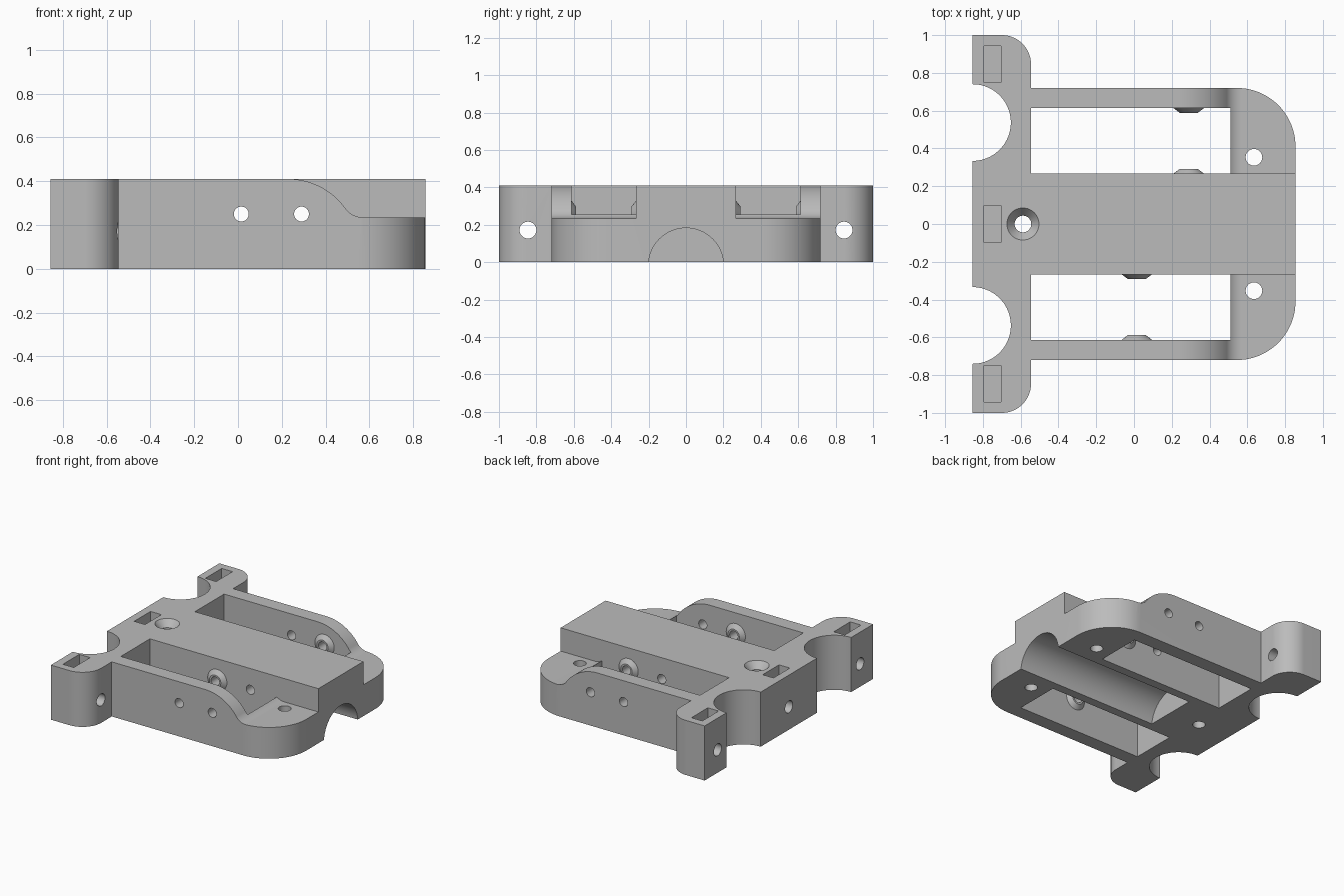
import bpy, bmesh
from math import sin, cos, pi, asin
from mathutils import Matrix, Vector

cube = bpy.data.objects.get("Cube")
if cube:
    bpy.data.objects.remove(cube, do_unlink=True)

HEIGHT, END, BAR = 0.41, 0.855, 0.267   # overall height, half length, bar half width
WALL_IN, WALL_OUT = 0.613, 0.72

grey = bpy.data.materials.new("plain_grey")
grey.use_nodes = True
grey.diffuse_color = (0.5, 0.5, 0.5, 1)
grey.node_tree.nodes["Principled BSDF"].inputs["Base Color"].default_value = (0.5, 0.5, 0.5, 1)


def finish(name, bm):
    bmesh.ops.recalc_face_normals(bm, faces=bm.faces[:])
    mesh = bpy.data.meshes.new(name)
    bm.to_mesh(mesh)
    bm.free()
    mesh.materials.append(grey)
    obj = bpy.data.objects.new(name, mesh)
    bpy.context.collection.objects.link(obj)
    return obj


def prism(name, points, vector):
    bm = bmesh.new()
    face = bm.faces.new([bm.verts.new(p) for p in points])
    top = bmesh.ops.extrude_face_region(bm, geom=[face])["geom"]
    bmesh.ops.translate(bm, vec=vector, verts=[v for v in top if isinstance(v, bmesh.types.BMVert)])
    return finish(name, bm)


def box(name, x0, x1, y0, y1, z0, z1):
    return prism(name, [(x0, y0, z0), (x1, y0, z0), (x1, y1, z0), (x0, y1, z0)], (0, 0, z1 - z0))


def rod(name, start, end, r1, r2=None, sides=48):
    start, end = Vector(start), Vector(end)
    axis = end - start
    bm = bmesh.new()
    turn = axis.to_track_quat('Z', 'Y').to_matrix().to_4x4()
    bmesh.ops.create_cone(bm, cap_ends=True, segments=sides, radius1=r1,
                          radius2=r1 if r2 is None else r2, depth=axis.length,
                          matrix=Matrix.Translation((start + end) / 2) @ turn)
    return finish(name, bm)


def arc(cx, cy, r, a0, a1, n=20):
    return [(cx + r * cos(a0 + (a1 - a0) * i / n), cy + r * sin(a0 + (a1 - a0) * i / n))
            for i in range(n + 1)]


def combine(tool, operation='DIFFERENCE'):
    tool.hide_render = True
    mod = body.modifiers.new(tool.name, 'BOOLEAN')
    mod.operation, mod.solver, mod.object = operation, 'EXACT', tool
    bpy.ops.object.modifier_apply(modifier=mod.name)
    bpy.data.objects.remove(tool, do_unlink=True)


# Plan outline of one half, mirrored: rounded nose, wall, ear, scallop
nose_r, ear_r, scallop_r = 0.31, 0.155, 0.203
half = arc(END - nose_r, WALL_OUT - nose_r, nose_r, 0, pi / 2)
half += [(-0.545, WALL_OUT)]
half += arc(-0.545 - ear_r, 1 - ear_r, ear_r, 0, pi / 2)
half += [(-END, 1)]
half += arc(-END, 0.537, scallop_r, pi / 2, -pi / 2, 40)
outline = half + [(x, -y) for x, y in reversed(half)]
body = prism("mounting_block", [(x, y, 0) for x, y in outline], (0, 0, HEIGHT))
bpy.context.view_layer.objects.active = body
body.select_set(True)

# Side profile of the lowered nose, an S curve made of two tangent arcs
big, small, low = 0.32, 0.098, 0.235
tilt = asin(0.34 / (big + small))
slope = arc(0.23, HEIGHT - big, big, pi / 2, pi / 2 - tilt)
slope += arc(0.57, low + small, small, -pi / 2 - tilt, -pi / 2)[1:]
slope += [(1, low), (1, 0.6), (0.23, 0.6)]

for side in (-1, 1):
    combine(prism("nose_step", [(x, side * BAR, z) for x, z in slope], (0, side * 0.7, 0)))
    a, b = sorted((side * BAR, side * WALL_IN))
    combine(box("window", -0.545, 0.51, a, b, -0.1, 0.6))

# Bosses around the pivot holes, one facing pair in each window
for side, x in ((-1, 0.015), (1, 0.29)):
    for base, way in ((BAR, 1), (WALL_IN, -1)):
        combine(rod("boss", (x, side * (base - way * 0.02), 0.25),
                    (x, side * base, 0.25), 0.08), 'UNION')
        combine(rod("boss_taper", (x, side * base, 0.25),
                    (x, side * (base + way * 0.025), 0.25), 0.08, 0.047), 'UNION')

# Pivot holes right across the body
for x in (0.015, 0.29):
    combine(rod("pivot_hole", (x, -1.1, 0.25), (x, 1.1, 0.25), 0.034))

# Half round channel underneath, open at the nose
combine(rod("channel", (-0.33, 0, -0.018), (1, 0, -0.018), 0.201, sides=80))

# Nut slots and the bolt holes that meet them
for y, inner in ((-0.845, -0.4), (0, -0.66), (0.845, -0.4)):
    combine(box("nut_slot", -0.795, -0.705, y - 0.097, y + 0.097, 0.08, 0.6))
    combine(rod("bolt_hole", (-1, y, 0.172), (inner, y, 0.172), 0.045))

# Vertical screw holes, the rear one countersunk
for x, y in ((0.635, -0.353), (0.635, 0.353), (-0.588, 0)):
    combine(rod("screw_hole", (x, y, -0.1), (x, y, 0.6), 0.044))
combine(rod("countersink", (-0.588, 0, 0.355), (-0.588, 0, HEIGHT + 0.01), 0.04, 0.093))

bpy.ops.object.shade_smooth_by_angle(angle=0.5)
